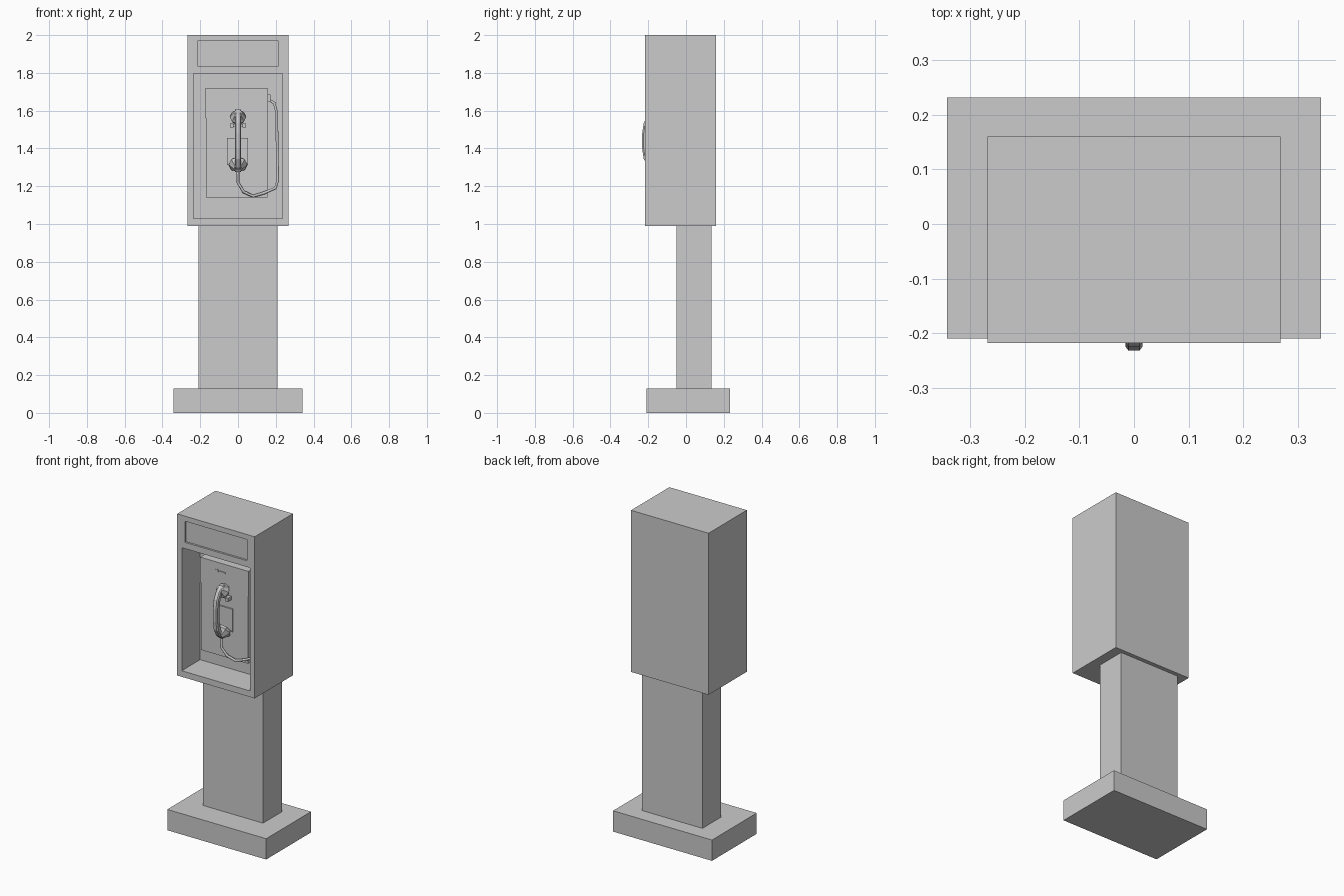
import bpy, bmesh
from mathutils import Vector

if "Cube" in bpy.data.objects:
    bpy.data.objects.remove(bpy.data.objects["Cube"])


def mesh_object(name, bm):
    bmesh.ops.recalc_face_normals(bm, faces=bm.faces[:])
    me = bpy.data.meshes.new(name)
    bm.to_mesh(me)
    bm.free()
    ob = bpy.data.objects.new(name, me)
    bpy.context.collection.objects.link(ob)
    return ob


def box(name, x0, x1, y0, y1, z0, z1):
    bm = bmesh.new()
    bmesh.ops.create_cube(bm, size=1)
    for v in bm.verts:
        v.co = ((x0 + x1) / 2 + v.co.x * (x1 - x0),
                (y0 + y1) / 2 + v.co.y * (y1 - y0),
                (z0 + z1) / 2 + v.co.z * (z1 - z0))
    return mesh_object(name, bm)


def cut(target, cutter):
    mod = target.modifiers.new("cut", 'BOOLEAN')
    mod.operation = 'DIFFERENCE'
    mod.solver = 'EXACT'
    mod.object = cutter
    bpy.context.view_layer.objects.active = target
    bpy.ops.object.modifier_apply(modifier=mod.name)
    bpy.data.objects.remove(cutter)


def loft(name, rings):
    """Skin a list of equal-length vertex rings and cap both ends."""
    bm = bmesh.new()
    vs = [[bm.verts.new(p) for p in ring] for ring in rings]
    n = len(vs[0])
    for a, b in zip(vs, vs[1:]):
        for i in range(n):
            j = (i + 1) % n
            bm.faces.new((a[i], a[j], b[j], b[i]))
    bm.faces.new(vs[0])
    bm.faces.new(vs[-1])
    return mesh_object(name, bm)


def cone(name, start, end, r1, r2, sides=8):
    start, end = Vector(start), Vector(end)
    axis = end - start
    bm = bmesh.new()
    bmesh.ops.create_cone(bm, cap_ends=True, segments=sides, radius1=r1,
                          radius2=r2, depth=axis.length)
    ob = mesh_object(name, bm)
    ob.rotation_mode = 'QUATERNION'
    ob.rotation_quaternion = axis.to_track_quat('Z', 'Y')
    ob.location = (start + end) / 2
    return ob


# Pedestal
box("base", -0.342, 0.342, -0.21, 0.232, 0, 0.13)
box("column", -0.208, 0.208, -0.05, 0.135, 0.13, 0.99)

# Cabinet with deep phone bay and shallow sign recess
cabinet = box("cabinet", -0.268, 0.268, -0.218, 0.16, 0.99, 2.0)
cut(cabinet, box("bay_cutter", -0.236, 0.236, -0.3, -0.037, 1.028, 1.797))
cut(cabinet, box("sign_cutter", -0.214, 0.214, -0.3, -0.206, 1.836, 1.968))

# Phone body, slightly narrower in its lower part
outline = [(-0.175, 1.718), (0.158, 1.718), (0.158, 1.56), (0.155, 1.56),
           (0.155, 1.14), (-0.169, 1.14), (-0.169, 1.56), (-0.175, 1.56)]
loft("phone_body", [[(x, y, z) for x, z in outline] for y in (-0.123, -0.037)])

# Coin slot
cone("coin_button", (-0.058, -0.123, 1.665), (-0.058, -0.128, 1.665), 0.011, 0.011)
box("coin_slot", -0.047, 0.0, -0.127, -0.123, 1.661, 1.668)

# Cradle plate with a raised rim, and hook prongs
plate = box("cradle_plate", -0.057, 0.053, -0.131, -0.123, 1.312, 1.456)
cut(plate, box("plate_cutter", -0.05, 0.046, -0.2, -0.127, 1.319, 1.449))
for side, s in (("left", -1), ("right", 1)):
    box("hook_" + side, s * 0.033 - 0.009, s * 0.033 + 0.009,
        -0.16, -0.123, 1.51, 1.533)
box("hook_bar", -0.03, 0.03, -0.135, -0.123, 1.513, 1.53)

# Handset handle: arched outer and inner lines mirrored about the middle
mid = 1.44
half = [(0.165, -0.162, -0.142), (0.14, -0.199, -0.165),
        (0.095, -0.224, -0.193), (0.04, -0.232, -0.202)]
path = ([(mid - d, a, b) for d, a, b in half] +
        [(mid + d, a, b) for d, a, b in reversed(half)])
loft("handset_handle", [[(-0.010, a, z), (0.010, a, z), (0.016, a + 0.008, z),
                         (0.014, b, z), (-0.014, b, z), (-0.016, a + 0.008, z)]
                        for z, a, b in path])

# Earpiece and mouthpiece cups, tilted toward the middle
for name, s in (("earpiece", 1), ("mouthpiece", -1)):
    r = 0.044 if s > 0 else 0.05
    cone(name + "_cup", (0, -0.182, mid + s * 0.148), (0, -0.152, mid + s * 0.126),
         0.022, r)
    cone(name + "_cap", (0, -0.152, mid + s * 0.126), (0, -0.137, mid + s * 0.115),
         r, r * 0.8)

# Cord from mouthpiece round to the side of the phone body
points = [(0, -0.158, 1.285), (0, -0.165, 1.22), (0.03, -0.153, 1.17),
          (0.08, -0.14, 1.147), (0.14, -0.135, 1.165), (0.198, -0.12, 1.19),
          (0.21, -0.11, 1.23), (0.207, -0.10, 1.42), (0.205, -0.09, 1.59),
          (0.192, -0.085, 1.64), (0.15, -0.08, 1.665)]
curve = bpy.data.curves.new("cord", 'CURVE')
curve.dimensions = '3D'
curve.bevel_depth = 0.008
curve.bevel_resolution = 1
curve.use_fill_caps = True
spline = curve.splines.new('POLY')
spline.points.add(len(points) - 1)
for p, co in zip(spline.points, points):
    p.co = (*co, 1)
bpy.context.collection.objects.link(bpy.data.objects.new("cord", curve))
box("cord_socket", 0.15, 0.172, -0.1, -0.06, 1.645, 1.685)
